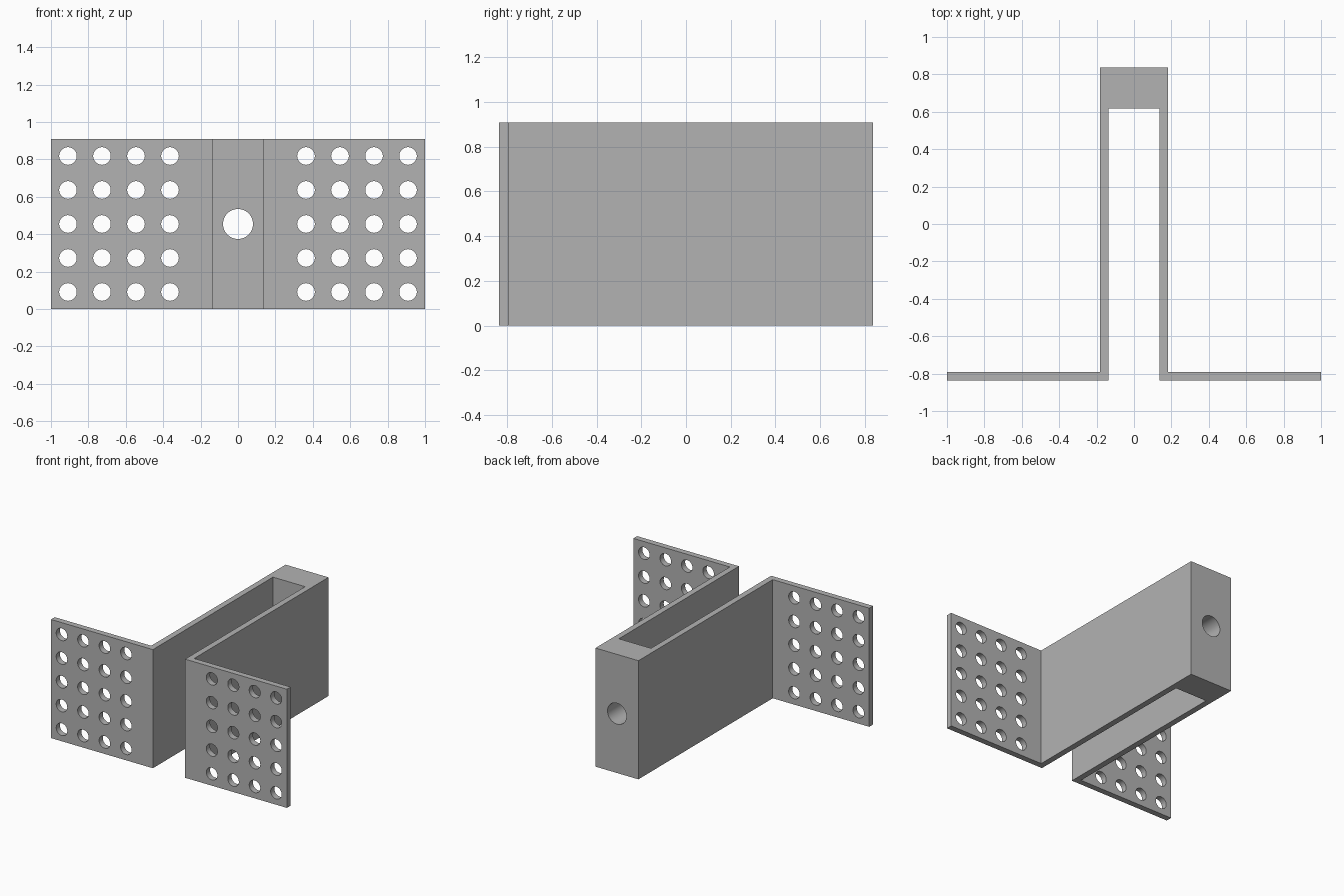
import bpy
import bmesh
from math import pi
from mathutils import Matrix, Vector

cube = bpy.data.objects.get("Cube")
if cube:
    bpy.data.objects.remove(cube, do_unlink=True)

PITCH = 2 / 11            # hole spacing
HEIGHT = 5 * PITCH
WALL = PITCH / 4
OUTER = PITCH             # half width of the channel
INNER = OUTER - WALL
FRONT, BACK = -0.836, 0.836
BLOCK_FRONT = 0.618

grey = bpy.data.materials.new("plain grey")
grey.use_nodes = True
colour = (0.45, 0.45, 0.45, 1)
grey.diffuse_color = colour
grey.node_tree.nodes["Principled BSDF"].inputs["Base Color"].default_value = colour


def add_object(name, bm):
    bmesh.ops.recalc_face_normals(bm, faces=bm.faces)
    mesh = bpy.data.meshes.new(name)
    bm.to_mesh(mesh)
    bm.free()
    mesh.materials.append(grey)
    obj = bpy.data.objects.new(name, mesh)
    bpy.context.collection.objects.link(obj)
    return obj


def drill(bm, x, y, z, radius, depth):
    place = Matrix.Translation((x, y, z)) @ Matrix.Rotation(pi / 2, 4, "X")
    bmesh.ops.create_cone(bm, cap_ends=True, segments=48, radius1=radius,
                          radius2=radius, depth=depth, matrix=place)


# Bracket: half outline mirrored, then extruded upward
half = [(INNER, BLOCK_FRONT), (INNER, FRONT), (1, FRONT),
        (1, FRONT + WALL), (OUTER, FRONT + WALL), (OUTER, BACK)]
outline = half + [(-x, y) for x, y in reversed(half)]
bm = bmesh.new()
base = bm.faces.new([bm.verts.new((x, y, 0)) for x, y in outline])
result = bmesh.ops.extrude_face_region(bm, geom=[base])
top = [v for v in result["geom"] if isinstance(v, bmesh.types.BMVert)]
bmesh.ops.translate(bm, verts=top, vec=Vector((0, 0, HEIGHT)))
bracket = add_object("bracket", bm)

# Holes: a grid in each flange and one larger bore through the end block
bm = bmesh.new()
for side in (-1, 1):
    for column in range(2, 6):
        for row in range(5):
            drill(bm, side * column * PITCH, FRONT + WALL / 2,
                  (row + 0.5) * PITCH, 0.047, 0.2)
drill(bm, 0, (BLOCK_FRONT + BACK) / 2, HEIGHT / 2, 0.08, 0.5)
cutter = add_object("hole_cutter", bm)
cutter.hide_render = True

cut = bracket.modifiers.new("holes", "BOOLEAN")
cut.operation = "DIFFERENCE"
cut.solver = "EXACT"
cut.object = cutter
bpy.context.view_layer.objects.active = bracket
bracket.select_set(True)
bpy.ops.object.modifier_apply(modifier=cut.name)
bpy.data.objects.remove(cutter, do_unlink=True)

# Round hole walls, crisp plate edges
bpy.ops.object.shade_smooth_by_angle(angle=pi / 6)
